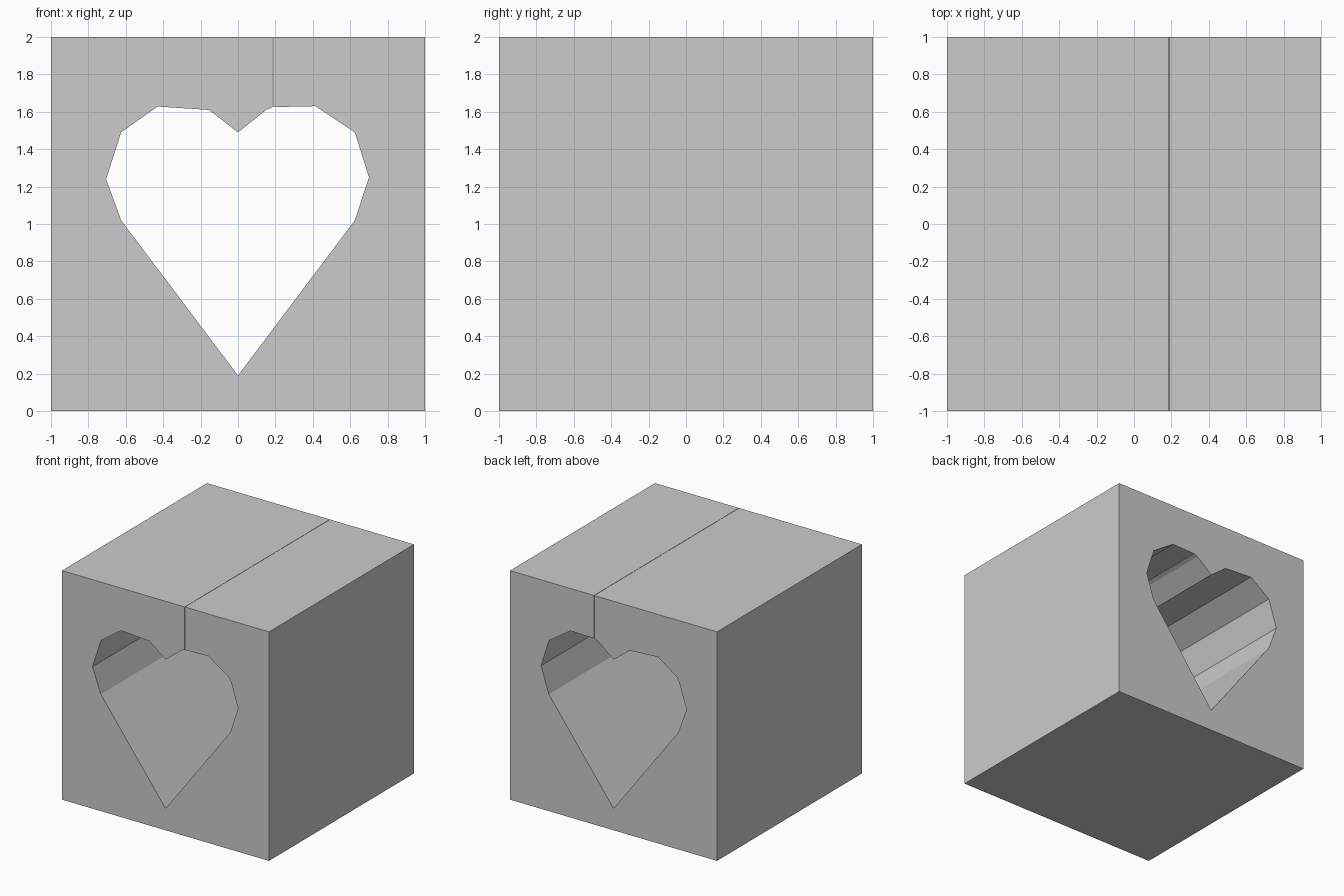
import bpy, bmesh

if "Cube" in bpy.data.objects:
    bpy.data.objects.remove(bpy.data.objects["Cube"])

# Heart opening, running clockwise from the seam at the top right lobe
SEAM_X, SEAM_Z, GAP = 0.187, 1.625, 0.0015
heart = [(0.415, 1.63), (0.625, 1.49), (0.70, 1.25), (0.625, 1.02),
         (0, 0.19),
         (-0.625, 1.02), (-0.705, 1.24), (-0.625, 1.49), (-0.43, 1.628),
         (-0.155, 1.61), (0, 1.49), (0.15, 1.61)]

# Square outline joined to the heart by a hairline seam
outline = ([(-1, 0), (1, 0), (1, 2), (SEAM_X + GAP, 2), (SEAM_X + GAP, SEAM_Z)]
           + heart
           + [(SEAM_X - GAP, SEAM_Z), (SEAM_X - GAP, 2), (-1, 2)])

# Extrude the profile from front to back
bm = bmesh.new()
face = bm.faces.new([bm.verts.new((x, -1, z)) for x, z in outline])
result = bmesh.ops.extrude_face_region(bm, geom=[face], use_keep_orig=True)
moved = [v for v in result["geom"] if isinstance(v, bmesh.types.BMVert)]
bmesh.ops.translate(bm, verts=moved, vec=(0, 2, 0))
bmesh.ops.recalc_face_normals(bm, faces=bm.faces)

mesh = bpy.data.meshes.new("heart_cutout_block")
bm.to_mesh(mesh)
bm.free()
block = bpy.data.objects.new("heart_cutout_block", mesh)
bpy.context.collection.objects.link(block)
